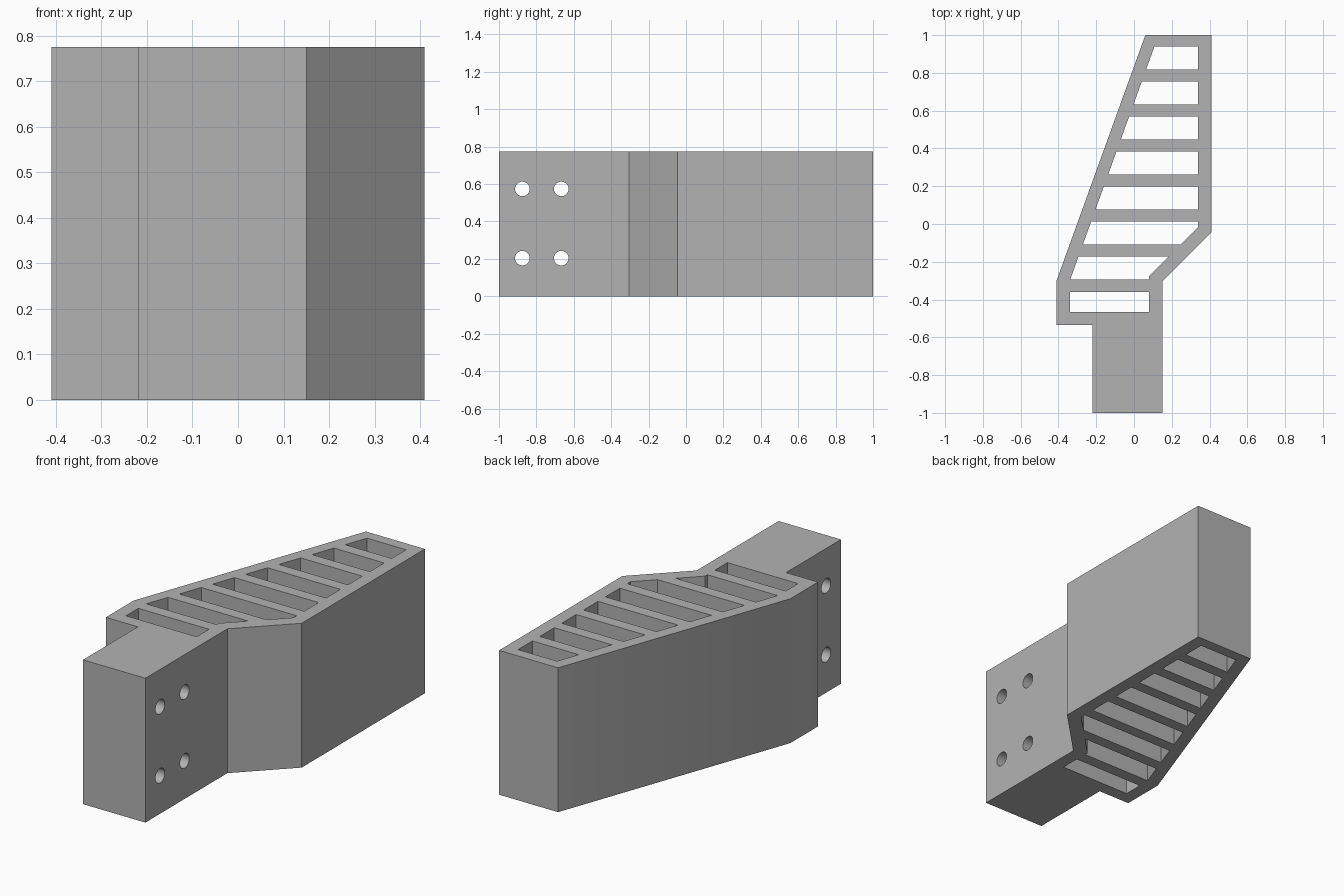
import bpy, bmesh, math
from mathutils import Matrix

cube = bpy.data.objects.get("Cube")
if cube:
    bpy.data.objects.remove(cube, do_unlink=True)

HEIGHT = 0.775
WALL = 0.07

grey = bpy.data.materials.new("plain grey")
grey.use_nodes = True
colour = (0.45, 0.45, 0.45, 1)
grey.diffuse_color = colour
grey.node_tree.nodes["Principled BSDF"].inputs["Base Color"].default_value = colour


def link(name, bm):
    bmesh.ops.recalc_face_normals(bm, faces=bm.faces)
    mesh = bpy.data.meshes.new(name)
    bm.to_mesh(mesh)
    bm.free()
    mesh.materials.append(grey)
    obj = bpy.data.objects.new(name, mesh)
    bpy.context.collection.objects.link(obj)
    return obj


def add_prism(bm, points, z0, z1):
    face = bm.faces.new([bm.verts.new((x, y, z0)) for x, y in points])
    top = bmesh.ops.extrude_face_region(bm, geom=[face])["geom"]
    verts = [v for v in top if isinstance(v, bmesh.types.BMVert)]
    bmesh.ops.translate(bm, verts=verts, vec=(0, 0, z1 - z0))


# Solid bracket body
outline = [(0.06, 1), (0.41, 1), (0.41, -0.045), (0.15, -0.305), (0.15, -1),
           (-0.22, -1), (-0.22, -0.535), (-0.41, -0.535), (-0.41, -0.3)]
bm = bmesh.new()
add_prism(bm, outline, 0, HEIGHT)
body = link("bracket_body", bm)


# Inner limits of the slots follow the outer walls
def left_x(y):
    return max(-0.41 + WALL, -0.41 + WALL + (y + 0.3) * 0.47 / 1.3)


def right_x(y):
    return min(0.41 - WALL, max(0.15 - WALL, y + 0.355))


# Through slots between the ribs
bm = bmesh.new()
spans = [(0.818 - 0.1855 * i, 0.94 - 0.1855 * i) for i in range(7)] + [(-0.465, -0.36)]
for low, high in spans:
    bends = [y for y in (-0.275, -0.015) if low < y < high]
    ys = [low, *bends, high]
    points = [(right_x(y), y) for y in ys] + [(left_x(high), high), (left_x(low), low)]
    add_prism(bm, points, -0.1, HEIGHT + 0.1)
slots = link("slot_cutter", bm)

# Four bolt holes through the mounting block
bm = bmesh.new()
for y in (-0.875, -0.667):
    for z in (0.204, 0.574):
        bmesh.ops.create_cone(
            bm, cap_ends=True, segments=32, radius1=0.039, radius2=0.039, depth=0.8,
            matrix=Matrix.Translation((-0.03, y, z)) @ Matrix.Rotation(math.pi / 2, 4, "Y"))
holes = link("bolt_hole_cutter", bm)

# Cut the body, then discard the cutters
bpy.context.view_layer.objects.active = body
body.select_set(True)
for cutter in (slots, holes):
    cutter.hide_render = True
    cut = body.modifiers.new(cutter.name, "BOOLEAN")
    cut.operation = "DIFFERENCE"
    cut.solver = "EXACT"
    cut.object = cutter
    bpy.ops.object.modifier_apply(modifier=cut.name)
    bpy.data.objects.remove(cutter, do_unlink=True)

bpy.ops.object.shade_smooth_by_angle(angle=math.radians(30))
